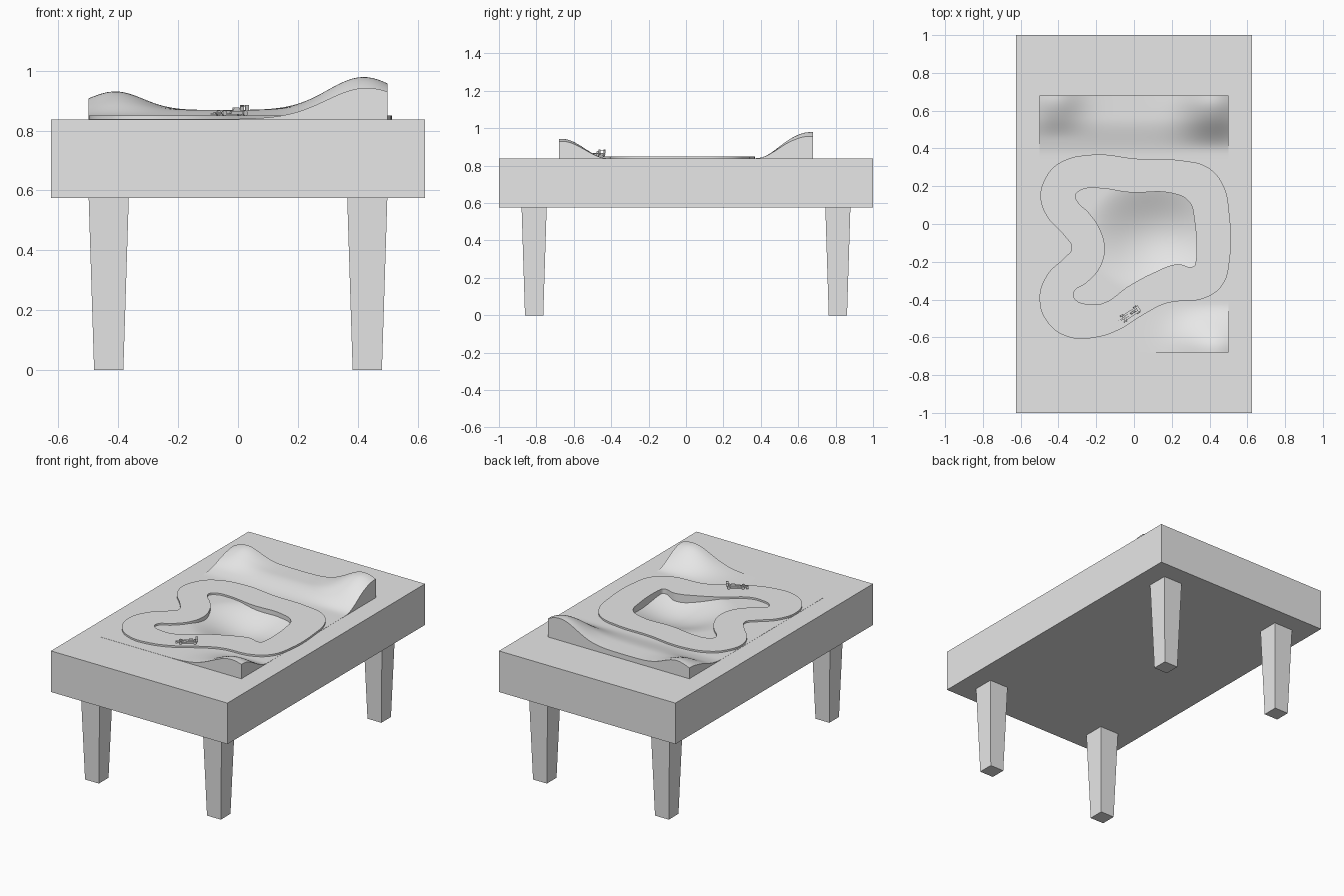
import bpy
import bmesh
import math
from mathutils import Matrix, Vector

cube = bpy.data.objects.get("Cube")
if cube:
    bpy.data.objects.remove(cube, do_unlink=True)

grey = bpy.data.materials.new("plain grey")
grey.use_nodes = True
grey.diffuse_color = (0.8, 0.8, 0.8, 1)
grey.node_tree.nodes["Principled BSDF"].inputs["Base Color"].default_value = (0.8, 0.8, 0.8, 1)


def add_object(name, bm):
    bmesh.ops.recalc_face_normals(bm, faces=bm.faces)
    mesh = bpy.data.meshes.new(name)
    bm.to_mesh(mesh)
    bm.free()
    mesh.materials.append(grey)
    obj = bpy.data.objects.new(name, mesh)
    bpy.context.collection.objects.link(obj)
    return obj


def select_only(obj):
    bpy.ops.object.select_all(action='DESELECT')
    obj.select_set(True)
    bpy.context.view_layer.objects.active = obj


def block(name, low, high, taper=1.0, place=None):
    """Box between two corners; the bottom can be narrower than the top."""
    low, high = Vector(low), Vector(high)
    middle, size = (low + high) / 2, high - low
    bm = bmesh.new()
    bmesh.ops.create_cube(bm, size=1)
    for v in bm.verts:
        k = taper if v.co.z < 0 else 1.0
        v.co = Vector((v.co.x * size.x * k, v.co.y * size.y * k, v.co.z * size.z)) + middle
    if place:
        bm.transform(place)
    return add_object(name, bm)


TOP = 0.838
UNDERSIDE = 0.575
HALF_X, HALF_Y = 0.5, 0.68

# Table top, recessed beneath the landscape
bm = bmesh.new()
bmesh.ops.create_cube(bm, size=1)
for v in bm.verts:
    v.co = (v.co.x * 1.25, v.co.y * 2, TOP if v.co.z > 0 else UNDERSIDE)
bm.normal_update()
lid = max(bm.faces, key=lambda f: f.calc_center_median().z)
bmesh.ops.inset_region(bm, faces=[lid], thickness=0.1)
for v in lid.verts:
    v.co.x = math.copysign(HALF_X - 0.005, v.co.x)
    v.co.y = math.copysign(HALF_Y - 0.005, v.co.y)
floor = bmesh.ops.extrude_discrete_faces(bm, faces=[lid])["faces"][0]
for v in floor.verts:
    v.co.z = 0.72
add_object("table_top", bm)

# Tapered legs
for side, sx in (("right", -1), ("left", 1)):
    for end, sy in (("front", -1), ("back", 1)):
        x, y, r = sx * 0.432, sy * 0.812, 0.067
        block(f"{end}_{side}_leg", (x - r, y - r, 0), (x + r, y + r, UNDERSIDE), 0.73)


# Landscape: back ridge with two peaks, front hill, central hollow
def ramp(value, start, end):
    t = min(max((value - start) / (end - start), 0), 1)
    return t * t * (3 - 2 * t)


def bump(x, centre, width):
    return math.exp(-((x - centre) / width) ** 2)


def ground_height(x, y):
    back = 0.03 * ramp(y, 0.36, 0.56)
    back += 0.062 * bump(x, -0.41, 0.13) * ramp(y, 0.45, 0.67)
    back += 0.11 * bump(x, 0.42, 0.17) * ramp(y, 0.39, 0.66)
    front = 0.104 * bump(x, 0.43, 0.19) * ramp(-y, 0.42, 0.66)
    r2 = ((x - 0.12) / 0.38) ** 2 + ((y + 0.06) / 0.32) ** 2
    hollow = 0.08 * max(0, 1 - r2) ** 2
    return TOP + 0.001 + back + front - hollow


bm = bmesh.new()
bmesh.ops.create_grid(bm, x_segments=60, y_segments=80, size=1)
for v in bm.verts:
    x, y = v.co.x * HALF_X, v.co.y * HALF_Y
    v.co = (x, y, ground_height(x, y))
rim = [e for e in bm.edges if e.is_boundary]
skirt = bmesh.ops.extrude_edge_only(bm, edges=rim)["geom"]
for v in skirt:
    if isinstance(v, bmesh.types.BMVert):
        v.co.z = TOP - 0.008
landscape = add_object("landscape", bm)
select_only(landscape)
bpy.ops.object.shade_smooth_by_angle(angle=math.radians(40))

# Race track: two closed smooth outlines, filled and extruded
outer = [(-.33, -.13), (-.37, -.06), (-.46, .04), (-.495, .14), (-.47, .24), (-.4, .32),
         (-.22, .367), (.02, .345), (.26, .335), (.39, .3), (.47, .21), (.505, .05),
         (.505, -.2), (.47, -.32), (.38, -.39), (.17, -.42), (.05, -.48), (-.08, -.56),
         (-.2, -.6), (-.34, -.6), (-.45, -.53), (-.5, -.4), (-.46, -.27), (-.37, -.18)]
inner = [(-.31, .15), (-.28, .18), (-.2, .19), (-.02, .167), (.2, .163), (.29, .12),
         (.32, .02), (.325, -.21), (.315, -.225), (.23, -.213), (.1, -.26), (-.03, -.33),
         (-.16, -.418), (-.24, -.425), (-.31, -.4), (-.32, -.365), (-.25, -.31),
         (-.18, -.23), (-.155, -.13), (-.18, -.03), (-.24, .06), (-.3, .12)]
TRACK = 0.85
DEPTH = 0.045
curve = bpy.data.curves.new("race_track", 'CURVE')
curve.dimensions = '2D'
curve.fill_mode = 'BOTH'
curve.extrude = DEPTH
curve.resolution_u = 6
for outline in (outer, inner):
    spline = curve.splines.new('BEZIER')
    spline.bezier_points.add(len(outline) - 1)
    spline.use_cyclic_u = True
    for point, (x, y) in zip(spline.bezier_points, outline):
        point.co = (x, y, 0)
        point.handle_left_type = point.handle_right_type = 'AUTO'
curve.materials.append(grey)
track = bpy.data.objects.new("race_track", curve)
track.location.z = TRACK - DEPTH
bpy.context.collection.objects.link(track)
select_only(track)
bpy.ops.object.convert(target='MESH')

# Toy racing car, its nose along local -x
place = Matrix.Translation((-0.022, -0.478, TRACK)) @ Matrix.Rotation(math.radians(33), 4, 'Z')


def car_block(name, low, high, taper=1.0):
    return block("car_" + name, low, high, taper, place)


car_block("floor", (-.03, -.016, .004), (.05, .016, .008))
car_block("nose", (-.068, -.004, .006), (-.02, .004, .013))
car_block("body", (-.025, -.007, .006), (.05, .007, .018))
car_block("airbox", (.008, -.004, .018), (.03, .004, .027), 1.3)
car_block("front_wing", (-.07, -.02, .004), (-.058, .02, .007))
car_block("rear_wing", (.045, -.016, .03), (.06, .016, .034))
for side, s in (("right", 1), ("left", -1)):
    car_block(side + "_pod", (-.01, s * .011 - .005, .006), (.035, s * .011 + .005, .014))
    car_block(side + "_wing_plate", (.045, s * .016 - .001, .016), (.06, s * .016 + .001, .035))
    for end, x in (("front", -.04), ("rear", .043)):
        bm = bmesh.new()
        bmesh.ops.create_cone(bm, cap_ends=True, segments=16, radius1=.0085,
                              radius2=.0085, depth=.008)
        spot = Matrix.Translation((x, s * .018, .0085))
        bm.transform(place @ spot @ Matrix.Rotation(math.pi / 2, 4, 'X'))
        add_object(f"car_{end}_{side}_wheel", bm)
for end, x in (("front", -.04), ("rear", .043)):
    car_block(end + "_axle", (x - .0015, -.018, .007), (x + .0015, .018, .01))
